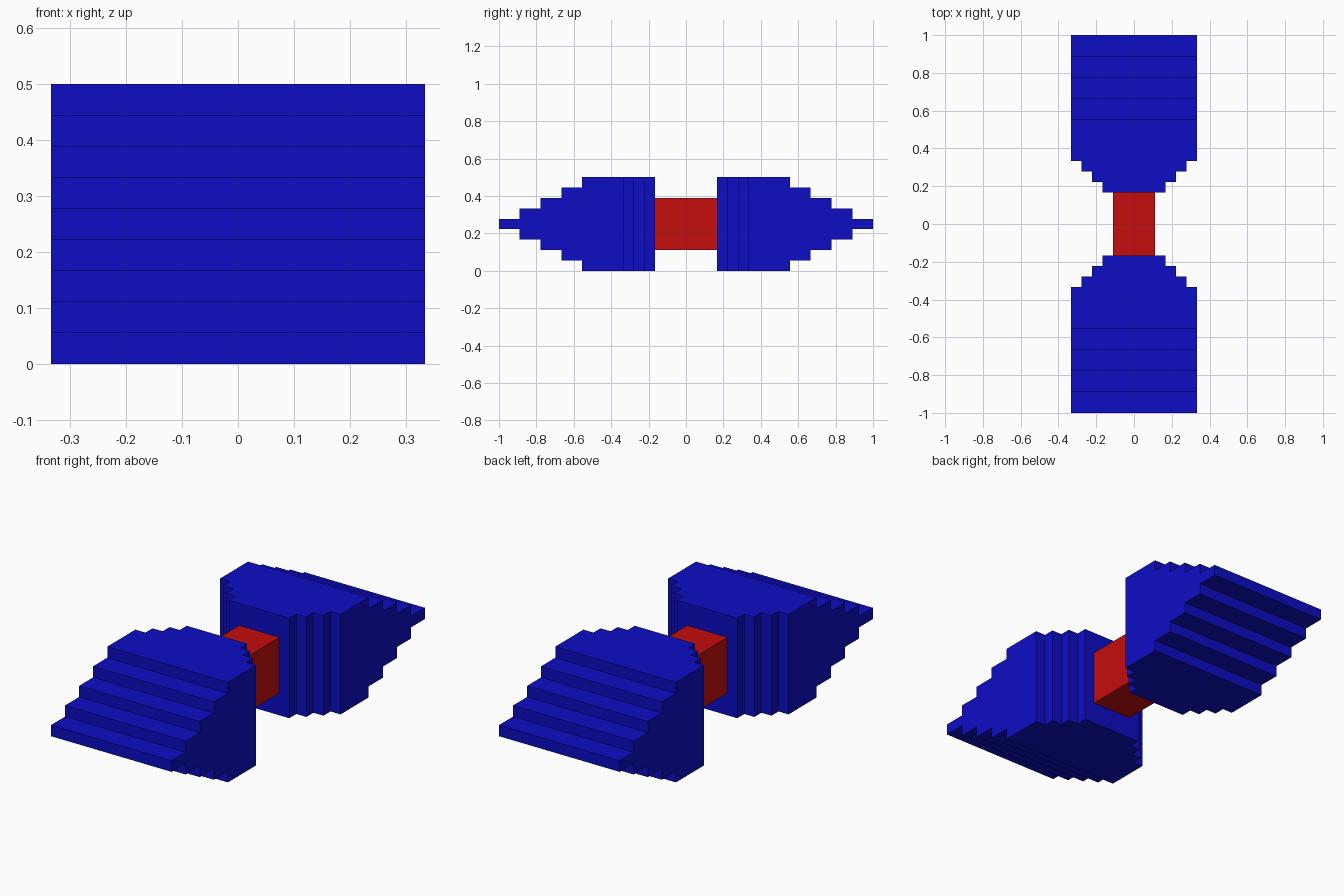
import bpy
import bmesh
import math

cube = bpy.data.objects.get("Cube")
if cube:
    bpy.data.objects.remove(cube, do_unlink=True)

U = 1 / 18  # one stair step


def make_material(name, color):
    mat = bpy.data.materials.new(name)
    mat.use_nodes = True
    mat.diffuse_color = color
    mat.node_tree.nodes["Principled BSDF"].inputs["Base Color"].default_value = color
    return mat


blue = make_material("deep blue", (0.004, 0.004, 0.56, 1))
red = make_material("red", (0.56, 0.004, 0.004, 1))


def add_prism(bm, low, high, open_edge):
    """Join two matching outlines with walls and caps, leaving one wall open."""
    a = [bm.verts.new(p) for p in low]
    b = [bm.verts.new(p) for p in high]
    n = len(a)
    bm.faces.new(a)
    bm.faces.new(b)
    for i in range(n):
        if i != open_edge:
            j = (i + 1) % n
            bm.faces.new((a[i], a[j], b[j], b[i]))


def finish(bm, name, mat):
    bmesh.ops.recalc_face_normals(bm, faces=bm.faces)
    mesh = bpy.data.meshes.new(name)
    bm.to_mesh(mesh)
    bm.free()
    mesh.materials.append(mat)
    obj = bpy.data.objects.new(name, mesh)
    bpy.context.collection.objects.link(obj)
    return obj


def stepped_block(name, side):
    bm = bmesh.new()
    # Inner part: plan outline narrowing in steps towards the handle
    right = [(3, 3)]
    for k in range(3):
        right += [(3 + k, 4 + k), (4 + k, 4 + k)]
    right.append((6, 10))
    plan = right + [(-x, y) for x, y in reversed(right)]
    rings = [[(x * U, side * y * U, z * U) for x, y in plan] for z in (0, 9)]
    add_prism(bm, *rings, open_edge=len(right) - 1)

    # Outer part: side outline tapering in steps to a thin tip
    lower = [(10, 0)]
    for k in range(4):
        lower += [(10 + 2 * k, k + 1), (12 + 2 * k, k + 1)]
    lower.append((18, 4))
    lower = list(dict.fromkeys(lower))
    outline = lower + [(y, 9 - z) for y, z in reversed(lower)]
    rings = [[(x * U, side * y * U, z * U) for y, z in outline] for x in (-6, 6)]
    add_prism(bm, *rings, open_edge=len(outline) - 1)

    # Weld the two parts into one closed solid
    bmesh.ops.remove_doubles(bm, verts=bm.verts, dist=1e-4)
    bmesh.ops.recalc_face_normals(bm, faces=bm.faces)
    bmesh.ops.dissolve_limit(bm, angle_limit=math.radians(1),
                             verts=bm.verts, edges=bm.edges)
    return finish(bm, name, blue)


stepped_block("front_stepped_block", -1)
stepped_block("back_stepped_block", 1)

# Handle joining the two blocks
bm = bmesh.new()
bmesh.ops.create_cube(bm, size=1)
for v in bm.verts:
    v.co = (v.co.x * 4 * U, v.co.y * 6 * U, (v.co.z * 5 + 4.5) * U)
finish(bm, "handle", red)
